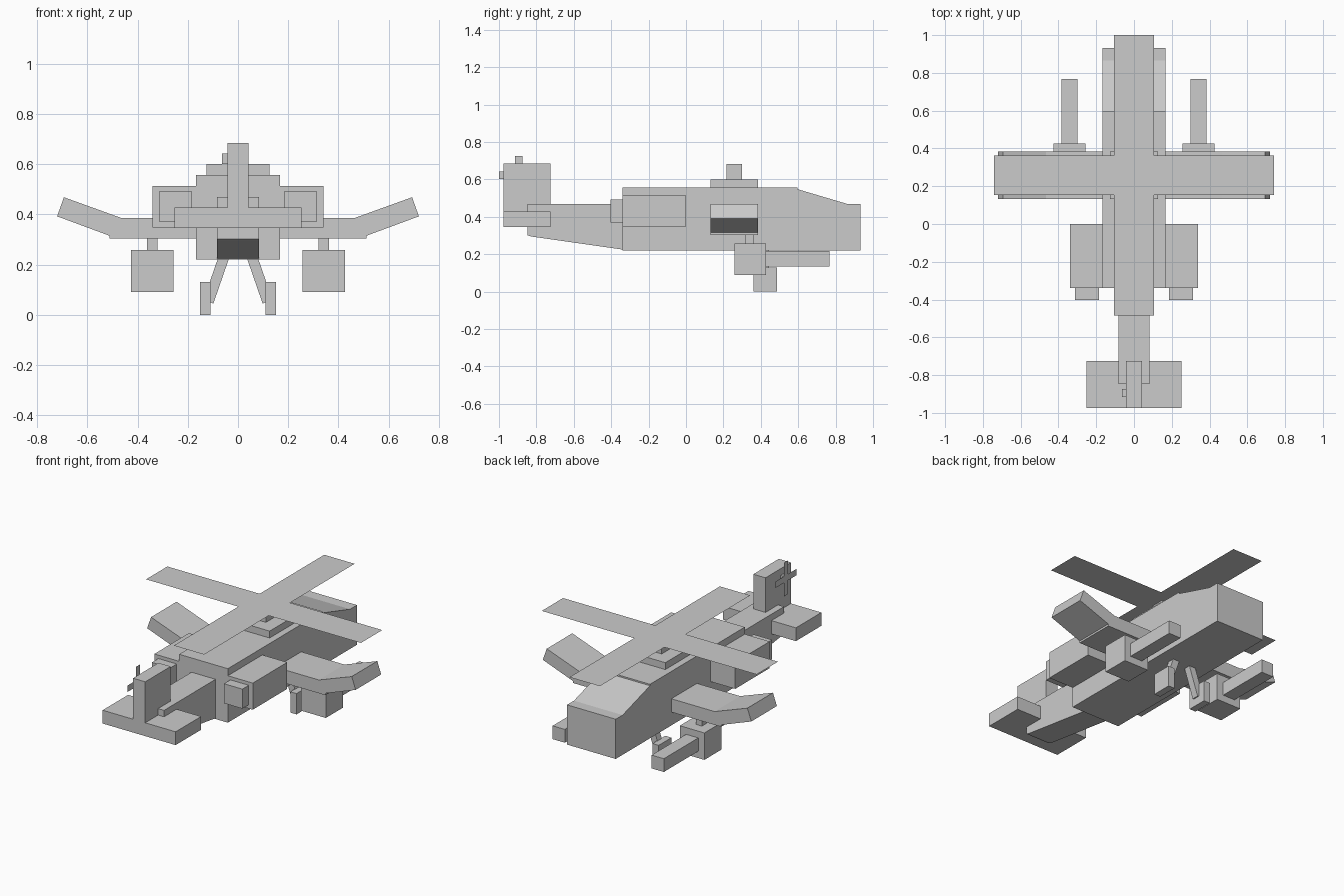
import bpy, bmesh

if "Cube" in bpy.data.objects:
    bpy.data.objects.remove(bpy.data.objects["Cube"])

grey = bpy.data.materials.new("light grey")
grey.diffuse_color = (0.6, 0.6, 0.6, 1)
grey.use_nodes = True
grey.node_tree.nodes["Principled BSDF"].inputs["Base Color"].default_value = grey.diffuse_color


def finish(name, bm, closed=True):
    if closed:
        bmesh.ops.recalc_face_normals(bm, faces=bm.faces)
    me = bpy.data.meshes.new(name)
    bm.to_mesh(me)
    bm.free()
    me.materials.append(grey)
    ob = bpy.data.objects.new(name, me)
    bpy.context.collection.objects.link(ob)
    return ob


def prism(name, profile, axis, lo, hi):
    """Extrude a 2D outline along x (outline in y,z) or y (outline in x,z)."""
    bm = bmesh.new()
    at = (lambda a, b, t: (t, a, b)) if axis == 'x' else (lambda a, b, t: (a, t, b))
    rings = [[bm.verts.new(at(a, b, t)) for a, b in profile] for t in (lo, hi)]
    bm.faces.new(rings[0])
    bm.faces.new(rings[1][::-1])
    n = len(profile)
    for i in range(n):
        j = (i + 1) % n
        bm.faces.new((rings[0][i], rings[0][j], rings[1][j], rings[1][i]))
    return finish(name, bm)


def box(name, x, y, z):
    return prism(name, [(y[0], z[0]), (y[1], z[0]), (y[1], z[1]), (y[0], z[1])], 'x', *x)


def sheet(name, corners):
    bm = bmesh.new()
    bm.faces.new([bm.verts.new(c) for c in corners])
    return finish(name, bm, False)


def mirror(ob):
    m = ob.modifiers.new("mirror", 'MIRROR')
    m.use_mirror_merge = False


# Fuselage with sloped nose, and tapering tail boom
prism("fuselage", [(-.34, .22), (.933, .22), (.933, .468), (.865, .468),
                   (.595, .548), (.595, .557), (-.34, .557)], 'x', -.168, .168)
prism("tail_boom", [(-.34, .225), (-.34, .468), (-.848, .468), (-.848, .302),
                    (-.83, .295)], 'x', -.083, .083)

# Tail surfaces
box("tail_plane", (-.252, .252), (-.975, -.724), (.345, .428))
box("tail_fin", (-.042, .042), (-.975, -.724), (.345, .684))

# Tail rotor hub and crossed blades
ty, tz, tx = -.895, .621, -.063
box("tail_rotor_hub", (tx, -.04), (ty - .021, ty + .021), (tz - .021, tz + .021))
for name, a, b in (("tail_rotor_blade_vertical", .02, .105),
                   ("tail_rotor_blade_level", .105, .02)):
    sheet(name, [(tx - .001, ty + a, tz - b), (tx - .001, ty - a, tz - b),
                 (tx - .001, ty - a, tz + b), (tx - .001, ty + a, tz + b)])

# Main rotor base, mast and crossed blades
ry = .258
box("rotor_base", (-.126, .126), (ry - .126, ry + .126), (.557, .6))
box("rotor_mast", (-.042, .042), (ry - .042, ry + .042), (.6, .682))
for name, a, b in (("rotor_blade_long", .105, .742), ("rotor_blade_cross", .742, .105)):
    sheet(name, [(-a, ry - b, .683), (a, ry - b, .683),
                 (a, ry + b, .683), (-a, ry + b, .683)])

# Mirrored pairs: engines, wings, weapon pods and landing gear
pairs = [
    box("engine", (.16, .34), (-.34, 0), (.347, .513)),
    box("exhaust", (.185, .312), (-.403, -.335), (.37, .492)),
    prism("wing", [(.16, .303), (.512, .303), (.512, .315), (.72, .392), (.693, .468),
                   (.466, .386), (.16, .386)], 'y', ry - .126, ry + .126),
    box("pylon", (.32, .362), (.317, .36), (.25, .31)),
    box("pod", (.256, .426), (.258, .427), (.09, .258)),
    box("barrel", (.3, .384), (.42, .767), (.133, .216)),
    prism("gear_strut", [(.034, .23), (.078, .23), (.137, .06), (.098, .045)],
          'y', .4, .443),
    box("wheel", (.109, .152), (.36, .486), (0, .13)),
]
for ob in pairs:
    mirror(ob)
